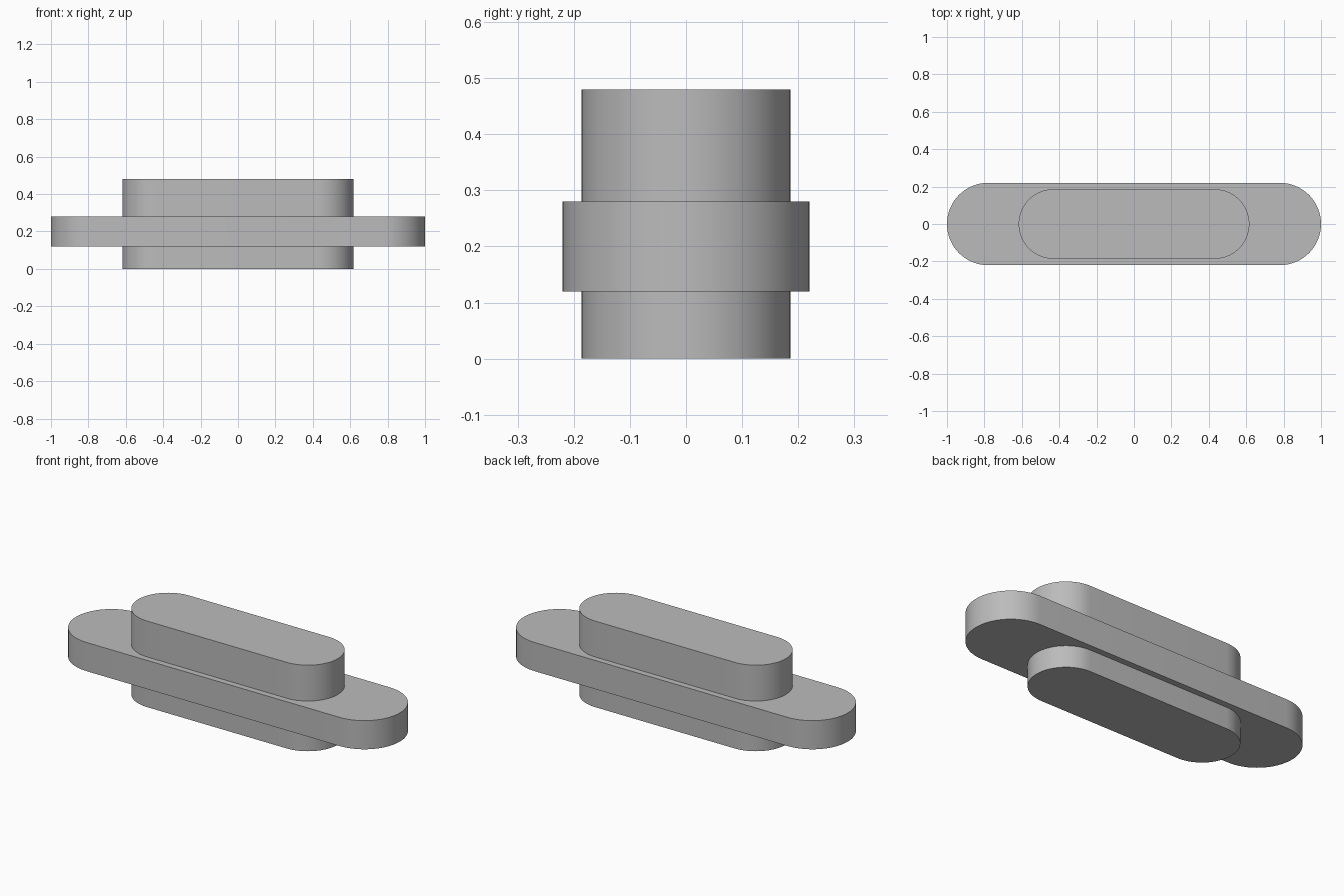
import bpy, bmesh
from math import sin, cos, pi

cube = bpy.data.objects.get("Cube")
if cube:
    bpy.data.objects.remove(cube, do_unlink=True)

grey = bpy.data.materials.new("plain grey")
grey.use_nodes = True
colour = (0.5, 0.5, 0.5, 1)
grey.diffuse_color = colour
grey.node_tree.nodes["Principled BSDF"].inputs["Base Color"].default_value = colour


def rounded_slab(name, half_length, radius, bottom, top, steps=32):
    """Extrude a stadium outline from bottom to top."""
    bm = bmesh.new()
    straight = half_length - radius
    outline = []
    for side in (1, -1):
        for i in range(steps + 1):
            a = -pi / 2 + pi * i / steps
            outline.append(bm.verts.new((side * (straight + radius * cos(a)),
                                         side * radius * sin(a), bottom)))
    base = bm.faces.new(outline)
    up = bmesh.ops.extrude_face_region(bm, geom=[base], use_keep_orig=True)
    moved = [v for v in up["geom"] if isinstance(v, bmesh.types.BMVert)]
    bmesh.ops.translate(bm, verts=moved, vec=(0, 0, top - bottom))
    bmesh.ops.recalc_face_normals(bm, faces=bm.faces)
    mesh = bpy.data.meshes.new(name)
    bm.to_mesh(mesh)
    bm.free()
    mesh.materials.append(grey)
    obj = bpy.data.objects.new(name, mesh)
    bpy.context.collection.objects.link(obj)
    bpy.ops.object.select_all(action="DESELECT")
    obj.select_set(True)
    bpy.context.view_layer.objects.active = obj
    bpy.ops.object.shade_smooth_by_angle(angle=pi / 6)


# Wide flange around the middle
rounded_slab("flange_plate", 1.0, 0.22, 0.12, 0.28)
# Shorter core passing through the flange
rounded_slab("core_block", 0.617, 0.186, 0.0, 0.48)
